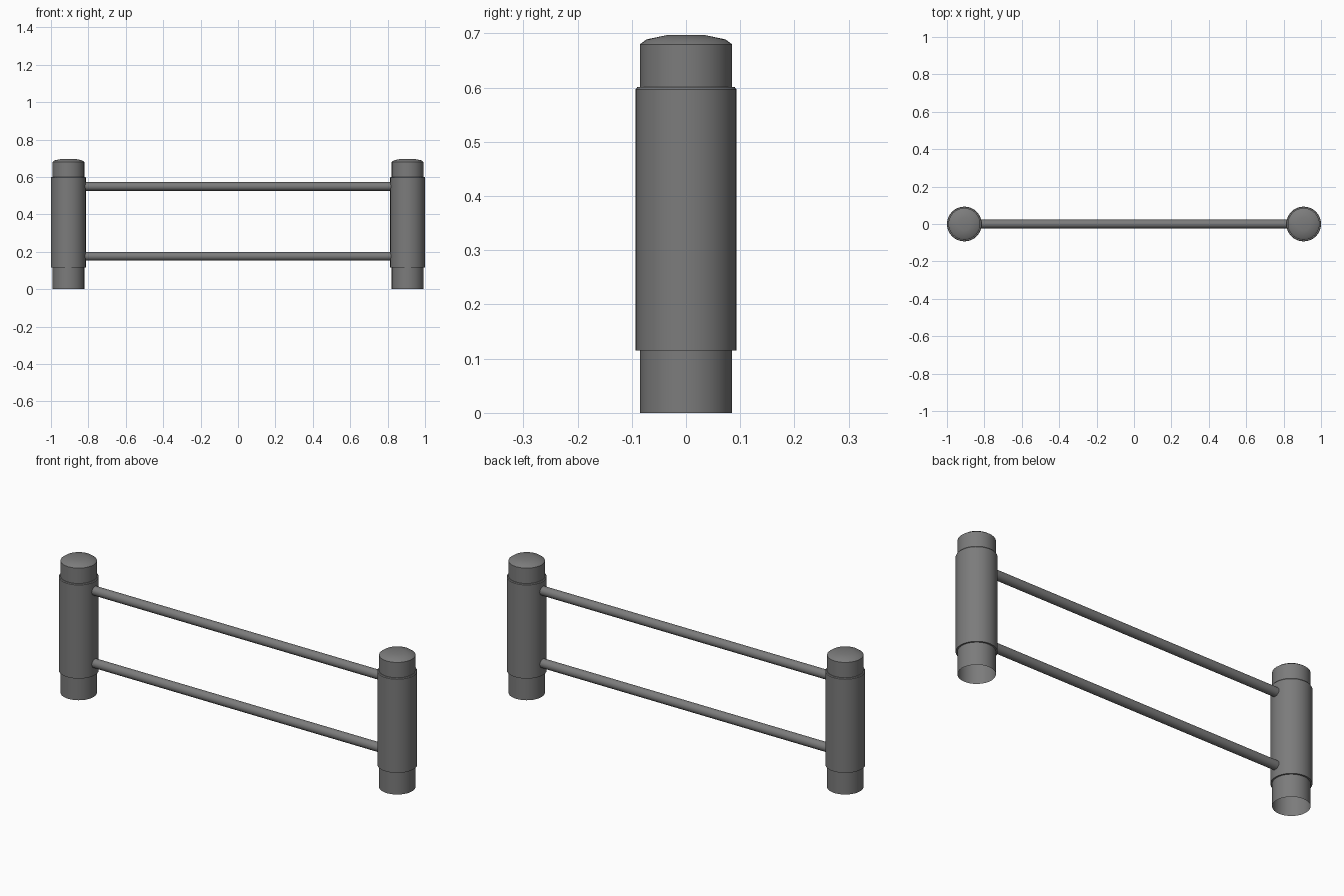
import bpy, bmesh, math
from mathutils import Matrix, Vector

cube = bpy.data.objects.get("Cube")
if cube:
    bpy.data.objects.remove(cube, do_unlink=True)

# Single painted steel colour
steel = bpy.data.materials.new("grey_steel")
steel.use_nodes = True
steel.diffuse_color = (0.2, 0.2, 0.2, 1)
steel.node_tree.nodes["Principled BSDF"].inputs["Base Color"].default_value = steel.diffuse_color

POST_X = 0.907
SIDES = 32


def lathe(name, profile, location, matrix=Matrix(), sides=SIDES):
    """Spin a (radius, height) profile about z, then place it."""
    bm = bmesh.new()
    verts = [bm.verts.new((r, 0, z)) for r, z in profile]
    edges = [bm.edges.new(pair) for pair in zip(verts, verts[1:])]
    bmesh.ops.spin(bm, geom=verts + edges, cent=(0, 0, 0), axis=(0, 0, 1),
                   angle=math.tau, steps=sides, use_duplicate=False)
    bmesh.ops.remove_doubles(bm, verts=bm.verts, dist=1e-4)
    bmesh.ops.recalc_face_normals(bm, faces=bm.faces)
    # An open shell must face away from its axis
    side = max(bm.faces, key=lambda f: f.calc_area())
    outward = Vector((*side.calc_center_median().xy, 0))
    if side.normal.dot(outward) < 0:
        bmesh.ops.reverse_faces(bm, faces=bm.faces)
    bm.transform(matrix)
    mesh = bpy.data.meshes.new(name)
    bm.to_mesh(mesh)
    bm.free()
    mesh.materials.append(steel)
    obj = bpy.data.objects.new(name, mesh)
    obj.location = location
    bpy.context.collection.objects.link(obj)
    bpy.ops.object.select_all(action='DESELECT')
    obj.select_set(True)
    bpy.context.view_layer.objects.active = obj
    bpy.ops.object.shade_smooth_by_angle(angle=math.radians(30))
    return obj


# Tube post, open underneath, with a shallow domed cap
post = [(0.085, 0), (0.085, 0.68), (0.073, 0.689), (0.035, 0.697), (0, 0.697)]
# Slightly wider collar with a bevelled upper lip
sleeve = [(0.084, 0.115), (0.093, 0.115), (0.093, 0.597), (0.090, 0.601), (0.084, 0.601)]

for side, sign in (("left", 1), ("right", -1)):
    lathe(f"{side}_post", post, (sign * POST_X, 0, 0))
    lathe(f"{side}_sleeve", sleeve, (sign * POST_X, 0, 0))

# Horizontal rails running between the posts
half = POST_X - 0.085
rail = [(0, -half), (0.023, -half), (0.023, half), (0, half)]
for name, height in (("lower_rail", 0.176), ("upper_rail", 0.549)):
    lathe(name, rail, (0, 0, height), Matrix.Rotation(math.pi / 2, 4, 'Y'), 16)
